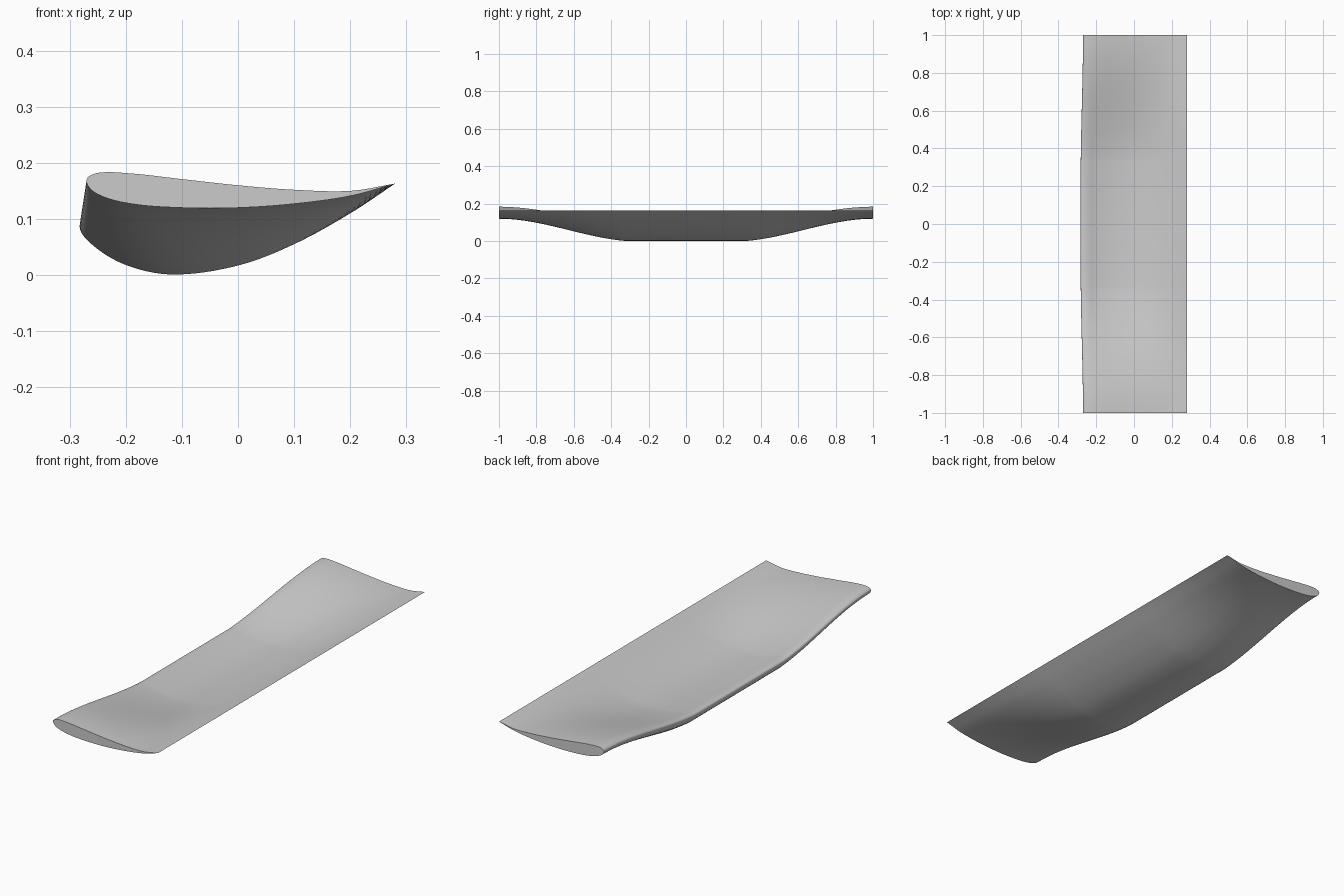
import bpy, bmesh
from mathutils import Vector
from mathutils.geometry import interpolate_bezier

cube = bpy.data.objects.get("Cube")
if cube:
    bpy.data.objects.remove(cube)

# Section outlines: trailing edge, over the top, round the nose, back underneath
TIP = [(.28, .163), (.2, .15), (.1, .152), (0, .16), (-.1, .171), (-.19, .181),
       (-.25, .182), (-.27, .168), (-.25, .144), (-.19, .127), (-.1, .12),
       (0, .12), (.1, .127), (.2, .141), (.28, .163)]
MIDDLE = [(.28, .163), (.2, .127), (.1, .093), (0, .074), (-.1, .072), (-.19, .083),
          (-.255, .099), (-.282, .09), (-.262, .056), (-.2, .018), (-.115, .001),
          (0, .017), (.1, .055), (.2, .11), (.28, .163)]
STEPS = 8


def smooth_outline(points):
    """Pass a smooth curve through the points, ends left sharp."""
    pts = [Vector((x, 0, z)) for x, z in points]
    ext = [2 * pts[0] - pts[1]] + pts + [2 * pts[-1] - pts[-2]]
    out = []
    for a, b, c, d in zip(ext, ext[1:], ext[2:], ext[3:]):
        # Handles follow the local spacing so the tight nose stays round
        span = (c - b).length
        tb = (c - a).normalized() * span / 3
        tc = (d - b).normalized() * span / 3
        out += interpolate_bezier(b, b + tb, c - tc, c, STEPS + 1)[:-1]
    return out


def tip_blend(y):
    """0 over the flat middle, easing to 1 at either tip."""
    t = max(0, (abs(y) - .33) / .67)
    return .75 * t * t * (3 - 2 * t) + .25 * t * (2 - t)


grey = bpy.data.materials.new("wing_grey")
grey.use_nodes = True
colour = (.6, .6, .6, 1)
grey.diffuse_color = colour
grey.node_tree.nodes["Principled BSDF"].inputs["Base Color"].default_value = colour

# Wing skin lofted along the span
tip, middle = smooth_outline(TIP), smooth_outline(MIDDLE)
outer = [.33 + .67 * i / 24 for i in range(25)]
stations = [-y for y in reversed(outer)] + [0] + outer
bm = bmesh.new()
rings = []
for y in stations:
    f = tip_blend(y)
    rings.append([bm.verts.new(m.lerp(t, f) + Vector((0, y, 0)))
                  for m, t in zip(middle, tip)])
for r, s in zip(rings, rings[1:]):
    for i in range(len(r)):
        j = (i + 1) % len(r)
        bm.faces.new((r[i], r[j], s[j], s[i]))

# Flat end caps
bm.faces.new(rings[0])
bm.faces.new(rings[-1])
bmesh.ops.recalc_face_normals(bm, faces=bm.faces)

mesh = bpy.data.meshes.new("wing")
bm.to_mesh(mesh)
bm.free()
mesh.materials.append(grey)
wing = bpy.data.objects.new("wing", mesh)
bpy.context.collection.objects.link(wing)
bpy.context.view_layer.objects.active = wing
wing.select_set(True)
bpy.ops.object.shade_smooth_by_angle(angle=.6)
